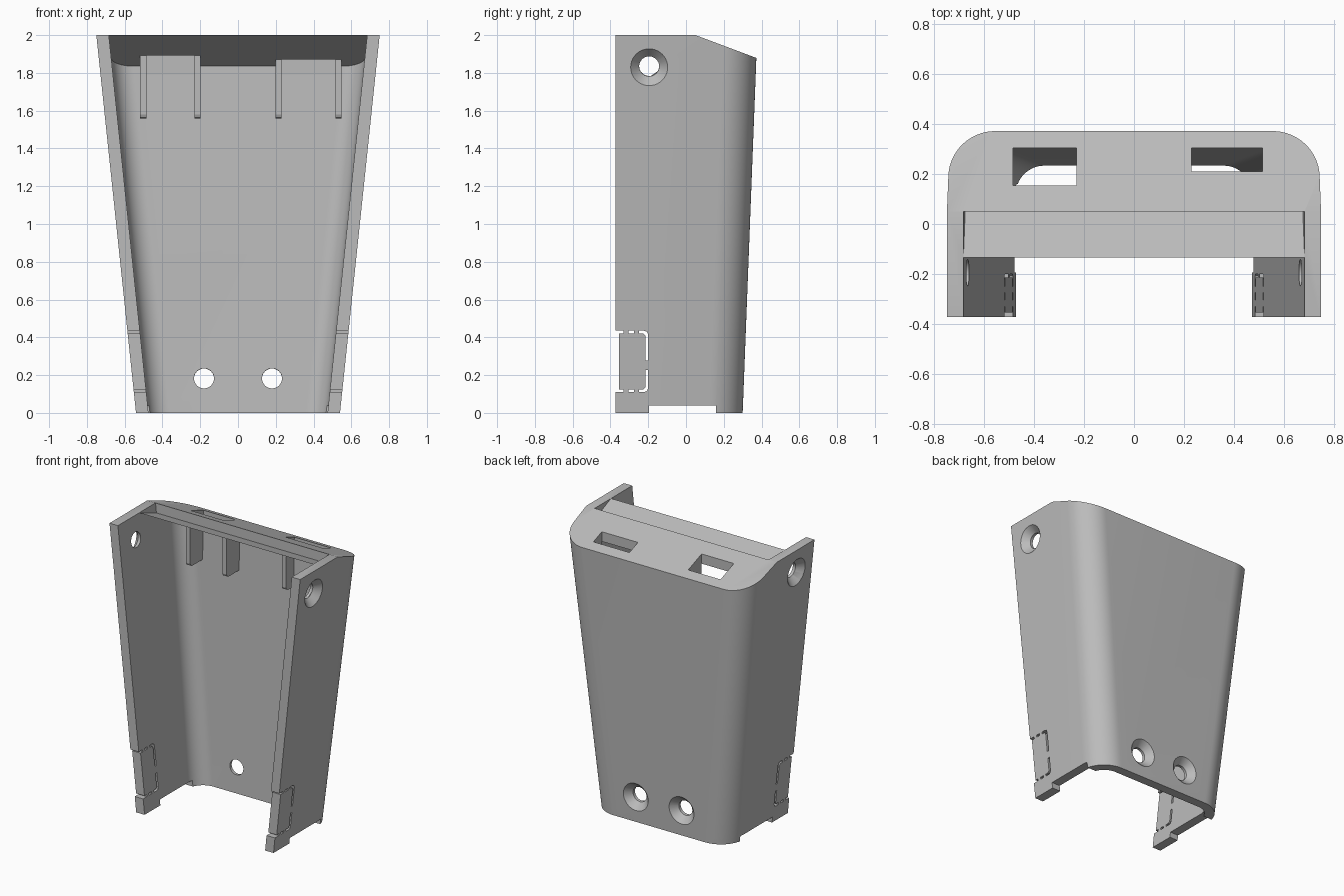
import bpy, bmesh, math
from mathutils import Vector, Matrix

if "Cube" in bpy.data.objects:
    bpy.data.objects.remove(bpy.data.objects["Cube"], do_unlink=True)

grey = bpy.data.materials.new("plain grey")
grey.use_nodes = True
grey.diffuse_color = (0.5, 0.5, 0.5, 1)
grey.node_tree.nodes["Principled BSDF"].inputs["Base Color"].default_value = (0.5, 0.5, 0.5, 1)

FRONT = -0.3725
WALL = 0.066
SIDE_LEAN, BACK_LEAN = 0.105, 0.0386
ROOF_SLOPE = Vector((0, 0.375, 1))


def finish(bm, name):
    bmesh.ops.recalc_face_normals(bm, faces=bm.faces)
    mesh = bpy.data.meshes.new(name)
    bm.to_mesh(mesh)
    bm.free()
    mesh.materials.append(grey)
    ob = bpy.data.objects.new(name, mesh)
    bpy.context.collection.objects.link(ob)
    return ob


def loft(rings):
    """Bridge two matching rings of points and cap both ends."""
    bm = bmesh.new()
    a, b = [[bm.verts.new(p) for p in ring] for ring in rings]
    bm.faces.new(a)
    bm.faces.new(b)
    for i in range(len(a)):
        j = (i + 1) % len(a)
        bm.faces.new((a[i], a[j], b[j], b[i]))
    bmesh.ops.recalc_face_normals(bm, faces=bm.faces)
    return bm


def prism(profile, x0, x1):
    return loft([[(x, y, z) for y, z in profile] for x in (x0, x1)])


def box(x, y, z):
    return prism([(y[0], z[0]), (y[1], z[0]), (y[1], z[1]), (y[0], z[1])], *x)


def u_ring(z, inset, radius, front, steps=16):
    """Rounded U outline at height z, following the leaning walls."""
    half = 0.54 + SIDE_LEAN * z - inset
    back = 0.3 + BACK_LEAN * z - inset
    pts = [(half, front, z)]
    for i in range(steps + 1):
        t = math.pi / 2 * i / steps
        pts.append((half - radius + radius * math.cos(t), back - radius + radius * math.sin(t), z))
    return pts + [(-x, y, z) for x, y, z in reversed(pts)]


def clip(bm, point, normal):
    """Remove everything on the normal side of a plane and cap the cut."""
    geom = bm.verts[:] + bm.edges[:] + bm.faces[:]
    cut = bmesh.ops.bisect_plane(bm, geom=geom, plane_co=point, plane_no=normal, clear_outer=True)
    edges = [e for e in cut["geom_cut"] if isinstance(e, bmesh.types.BMEdge)]
    bmesh.ops.holes_fill(bm, edges=edges)
    return bm


def subtract(target, bm):
    cutter = finish(bm, "cutter")
    cutter.hide_render = True
    mod = target.modifiers.new("cut", "BOOLEAN")
    mod.operation = "DIFFERENCE"
    mod.solver = "EXACT"
    mod.object = cutter
    bpy.context.view_layer.objects.active = target
    bpy.ops.object.modifier_apply(modifier=mod.name)
    bpy.data.objects.remove(cutter, do_unlink=True)


def cone_cutter(point, normal, r0, r1, d0, d1):
    """Round cutter along a wall normal, from offset d0 to d1."""
    bm = bmesh.new()
    n = Vector(normal).normalized()
    place = Matrix.Translation(Vector(point) + n * (d0 + d1) / 2) @ n.to_track_quat("Z", "Y").to_matrix().to_4x4()
    bmesh.ops.create_cone(bm, cap_ends=True, segments=40, radius1=r0, radius2=r1, depth=d1 - d0, matrix=place)
    return bm


def screw_hole(target, point, normal):
    subtract(target, cone_cutter(point, normal, 0.053, 0.053, -0.12, 0.05))
    subtract(target, cone_cutter(point, normal, 0.053, 0.118, -0.045, 0.02))


# Outer body with a sloping back edge on the roof
body = clip(loft([u_ring(0, 0, 0.18, FRONT), u_ring(2.2, 0, 0.18, FRONT)]), (0, 0, 2), (0, 0, 1))
shell = finish(clip(body, (0, 0.05, 2), ROOF_SLOPE), "shell")

# Hollow under the roof, then the open area in front of it
def cavity():
    return loft([u_ring(z, WALL, 0.115, -0.6) for z in (-0.2, 2.3)])

subtract(shell, clip(cavity(), (0, 0.05, 1.931), ROOF_SLOPE))
subtract(shell, clip(cavity(), (0, 0.05, 0), (0, 1, 0)))

# Roof slots, each flanked by two hanging ribs
for side, x0, x1, y in (("right", -0.485, -0.231, 0.155), ("left", 0.231, 0.515, 0.21)):
    subtract(shell, box((x0, x1), (y, 0.305), (1.79, 2.2)))
    roof = 1.931 - 0.375 * (y - 0.05)
    profile = [(y, roof + 0.01), (y, 1.58), (y + 0.006, 1.565), (y + 0.02, 1.558), (0.33, 1.558), (0.33, 1.85)]
    for place, a, b in (("outer", x0 - 0.033, x0), ("inner", x1, x1 + 0.033)):
        if side == "left":
            place = "inner" if place == "outer" else "outer"
        finish(prism(profile, a, b), f"{side}_{place}_rib")

# Countersunk screw holes
for s in (-1, 1):
    screw_hole(shell, (s * (0.54 + SIDE_LEAN * 1.83), -0.195, 1.83), (s, 0, -SIDE_LEAN))
    screw_hole(shell, (s * 0.18, 0.3 + BACK_LEAN * 0.18, 0.18), (0, 1, -BACK_LEAN))

# Notch under both side walls
subtract(shell, box((-1, 1), (-0.195, 0.16), (-0.1, 0.04)))

# Break-away tabs: recessed front edge and slits with small bridges
subtract(shell, box((-1, 1), (-0.5, -0.355), (0.12, 0.425)))
for edge, s, stop in ((0.435, -1, 0.277), (0.11, 1, 0.228)):
    inside = edge + s * 0.015
    corner = [(-0.25, edge), (-0.222, edge), (-0.206, edge + s * 0.006), (-0.2, edge + s * 0.022),
              (-0.2, stop), (-0.215, stop), (-0.215, edge + s * 0.026), (-0.226, inside), (-0.25, inside)]
    subtract(shell, prism(corner, -1, 1))
    for y in ((-0.5, -0.33), (-0.305, -0.275)):
        subtract(shell, box((-1, 1), y, sorted((edge, inside))))

# Smooth the rounded corners and holes, keep the edges sharp
bpy.ops.object.select_all(action="DESELECT")
shell.select_set(True)
bpy.context.view_layer.objects.active = shell
bpy.ops.object.shade_smooth_by_angle(angle=math.radians(30))
